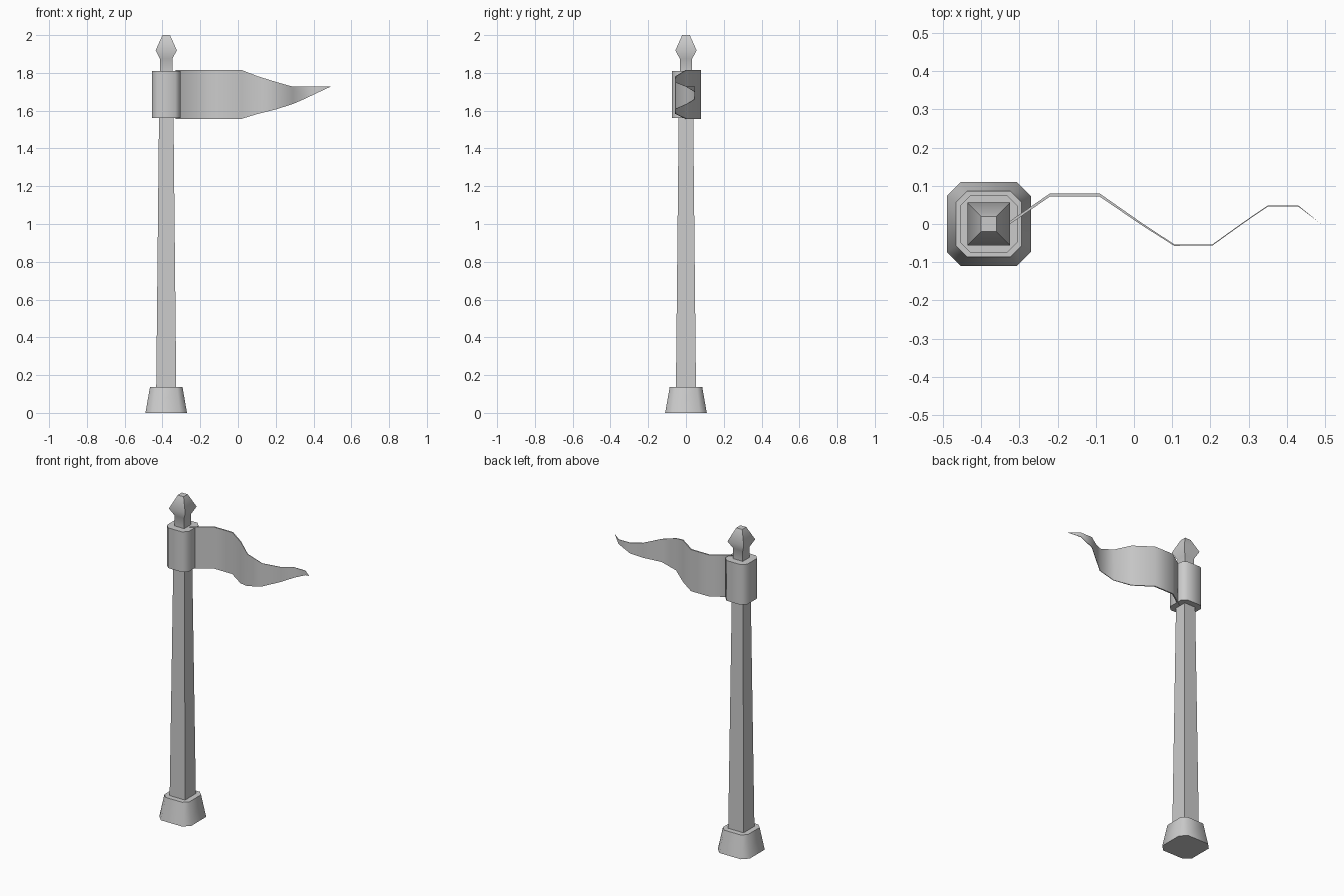
import bpy, bmesh, math

if "Cube" in bpy.data.objects:
    bpy.data.objects.remove(bpy.data.objects["Cube"])

POLE_X = -0.38

grey = bpy.data.materials.new("plain grey")
grey.diffuse_color = (0.6, 0.6, 0.6, 1)
grey.use_nodes = True
grey.node_tree.nodes["Principled BSDF"].inputs["Base Color"].default_value = grey.diffuse_color


def finish(name, bm, angle):
    bmesh.ops.remove_doubles(bm, verts=bm.verts, dist=1e-4)
    bmesh.ops.recalc_face_normals(bm, faces=bm.faces)
    me = bpy.data.meshes.new(name)
    bm.to_mesh(me)
    bm.free()
    me.materials.append(grey)
    ob = bpy.data.objects.new(name, me)
    bpy.context.collection.objects.link(ob)
    bpy.ops.object.select_all(action='DESELECT')
    ob.select_set(True)
    bpy.context.view_layer.objects.active = ob
    bpy.ops.object.shade_smooth_by_angle(angle=math.radians(angle))
    return ob


def section(h, c):
    """Square of half width h, with corners cut by c."""
    if c == 0:
        return [(h, -h), (h, h), (-h, h), (-h, -h)]
    k = h - c
    return [(k, -h), (h, -k), (h, k), (k, h),
            (-k, h), (-h, k), (-h, -k), (-k, -h)]


def loft(name, levels, angle=55):
    """Stack of square sections: (z, half width, corner cut)."""
    bm = bmesh.new()
    rings = [[bm.verts.new((POLE_X + x, y, z)) for x, y in section(h, c)]
             for z, h, c in levels]
    for a, b in zip(rings, rings[1:]):
        n = len(a)
        for i in range(n):
            bm.faces.new((a[i], a[(i + 1) % n], b[(i + 1) % n], b[i]))
    bm.faces.new(rings[0][::-1])
    bm.faces.new(rings[-1])
    return finish(name, bm, angle)


# Foot, tapering pole, flag sleeve and pointed finial
loft("base", [(0, 0.11, 0.037), (0.137, 0.086, 0.029)])
loft("pole", [(0.13, 0.053, 0), (1.80, 0.036, 0)])
loft("flag_sleeve", [(1.56, 0.075, 0.027), (1.81, 0.075, 0.027)])
loft("finial", [(1.80, 0.033, 0), (1.875, 0.033, 0),
                (1.92, 0.056, 0), (2.0, 0.02, 0)])

# Waving pennant: x, y, bottom z, top z, half thickness
stations = [
    (-0.33, 0.0, 1.557, 1.815, 0.004),
    (-0.22, 0.076, 1.557, 1.815, 0.004),
    (-0.09, 0.076, 1.557, 1.815, 0.004),
    (0.02, 0.0, 1.557, 1.815, 0.003),
    (0.105, -0.055, 1.583, 1.782, 0.002),
    (0.205, -0.055, 1.608, 1.751, 0.0015),
    (0.29, 0.006, 1.635, 1.727, 0.0015),
    (0.35, 0.047, 1.661, 1.727, 0.0015),
    (0.43, 0.047, 1.699, 1.727, 0.0015),
    (0.49, 0.0, 1.727, 1.727, 0.0),
]
bm = bmesh.new()
rings = [[bm.verts.new(p) for p in ((x, y - t, lo), (x, y + t, lo),
                                    (x, y + t, hi), (x, y - t, hi))]
         for x, y, lo, hi, t in stations]
for a, b in zip(rings, rings[1:]):
    for i in range(4):
        j = (i + 1) % 4
        bm.faces.new((a[i], a[j], b[j], b[i]))
bm.faces.new(rings[0][::-1])
finish("pennant", bm, 60)
